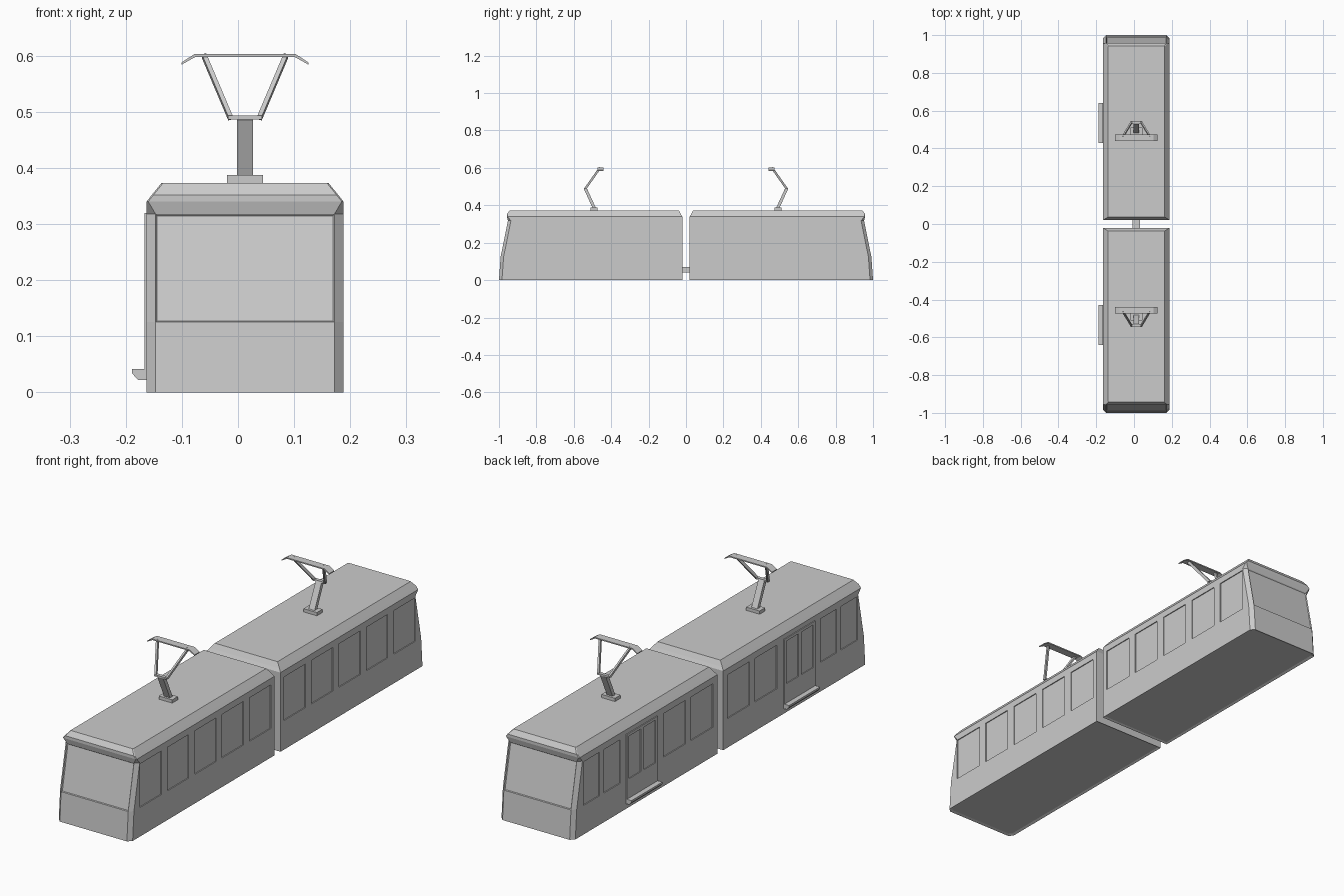
import bpy, bmesh
from mathutils import Vector, Matrix

if "Cube" in bpy.data.objects:
    bpy.data.objects.remove(bpy.data.objects["Cube"])

CX = 0.0125      # centre line of the carriage bodies
HW = 0.1755      # half width of a carriage


def finish(bm, name, mirror=True):
    bmesh.ops.recalc_face_normals(bm, faces=bm.faces)
    mesh = bpy.data.meshes.new(name)
    bm.to_mesh(mesh)
    bm.free()
    ob = bpy.data.objects.new(name, mesh)
    bpy.context.collection.objects.link(ob)
    if mirror:
        add_mirror(ob)
    return ob


def add_mirror(ob):
    m = ob.modifiers.new("other_carriage", 'MIRROR')
    m.use_axis = (False, True, False)
    m.use_mirror_merge = False


def add_box(bm, x0, x1, y0, y1, z0, z1):
    mat = Matrix.Translation(((x0 + x1) / 2, (y0 + y1) / 2, (z0 + z1) / 2))
    bmesh.ops.create_cube(bm, size=1, matrix=mat @ Matrix.Diagonal((x1 - x0, y1 - y0, z1 - z0, 1)))


def add_strut(bm, a, b, w, d):
    a, b = Vector(a), Vector(b)
    z = (b - a).normalized()
    x = (Vector((1, 0, 0)) - z * z.x).normalized()
    y = z.cross(x)
    mat = Matrix((x * w, y * d, b - a)).transposed().to_4x4()
    mat.translation = (a + b) / 2
    bmesh.ops.create_cube(bm, size=1, matrix=mat)


def prism(name, profile, y0, y1):
    bm = bmesh.new()
    face = bm.faces.new([bm.verts.new((x, y0, z)) for x, z in profile])
    ext = bmesh.ops.extrude_face_region(bm, geom=[face])
    verts = [v for v in ext["geom"] if isinstance(v, bmesh.types.BMVert)]
    bmesh.ops.translate(bm, verts=verts, vec=(0, y1 - y0, 0))
    return finish(bm, name)


def cut(ob, cutter):
    m = ob.modifiers.new("windows", 'BOOLEAN')
    m.object = cutter
    m.solver = 'EXACT'
    cutter.hide_render = True
    cutter.hide_viewport = True


# Carriage body: rings of (z, half width, inner end, nose, corner chamfer)
rings = [(0, HW, .02, 1.0, .016), (.125, HW, .02, .991, .016),
         (.318, HW, .02, .952, .016), (.34, HW, .02, .958, .003),
         (.352, .166, .027, .958, .003), (.373, .149, .038, .943, .003)]
bm = bmesh.new()
loops = []
for z, w, r, f, c in rings:
    pts = [(-w, r), (w, r), (w, f - c), (w - c, f), (c - w, f), (-w, f - c)]
    loops.append([bm.verts.new((CX + x, y, z)) for x, y in pts])
windscreen = None
for i, (lo, hi) in enumerate(zip(loops, loops[1:])):
    for k in range(6):
        n = (k + 1) % 6
        face = bm.faces.new((lo[k], lo[n], hi[n], hi[k]))
        if i == 1 and k == 3:
            windscreen = face
bm.faces.new(loops[-1])
floor = bm.faces.new(loops[0][::-1])
bmesh.ops.recalc_face_normals(bm, faces=bm.faces)
bmesh.ops.inset_region(bm, faces=[windscreen], thickness=.004, depth=-.004)
bmesh.ops.inset_region(bm, faces=[floor], thickness=.012, depth=-.004)
body = finish(bm, "carriage_body", mirror=False)

# Side window recesses
bm = bmesh.new()
right = [(.045 + .186 * i, .19 + .186 * i) for i in range(5)]
left = [(.05, .20), (.235, .385), (.68, .79), (.82, .93)]
for y0, y1 in right:
    add_box(bm, CX + HW - .004, CX + HW + .02, y0, y1, .125, .312)
for y0, y1 in left:
    add_box(bm, CX - HW - .02, CX - HW + .004, y0, y1, .125, .312)
cut(body, finish(bm, "window_cutter", mirror=False))
add_mirror(body)

# Door panel with two windows
bm = bmesh.new()
add_box(bm, -.167, -.162, .43, .64, .04, .32)
door = finish(bm, "door", mirror=False)
bm = bmesh.new()
for y0, y1 in ((.445, .525), (.545, .625)):
    add_box(bm, -.19, -.1635, y0, y1, .125, .308)
cut(door, finish(bm, "door_window_cutter", mirror=False))
add_mirror(door)

# Door step
prism("door_step", [(-.162, .042), (-.189, .042), (-.189, .034), (-.178, .022), (-.162, .022)], .43, .64)

# Pantograph base and arms
bm = bmesh.new()
add_box(bm, CX - .032, CX + .032, .472, .51, .37, .387)
finish(bm, "pantograph_base")
bm = bmesh.new()
add_strut(bm, (CX, .488, .38), (CX, .538, .489), .028, .016)
finish(bm, "pantograph_lower_arm")
bm = bmesh.new()
add_box(bm, CX - .03, CX + .03, .53, .545, .486, .493)
for s in (-1, 1):
    add_strut(bm, (CX + s * .026, .538, .489), (CX + s * .073, .46, .6), .008, .012)
finish(bm, "pantograph_upper_arms")

# Contact bar with drooping ends
outline = [(-.113, .584), (-.088, .598), (.088, .598), (.113, .584),
           (.113, .588), (.09, .603), (-.09, .603), (-.113, .588)]
prism("pantograph_head", [(CX + x, z) for x, z in outline], .44, .474)

# Coupler between carriages
bm = bmesh.new()
add_box(bm, CX - .02, CX + .02, -.022, .022, .04, .07)
finish(bm, "coupler", mirror=False)
